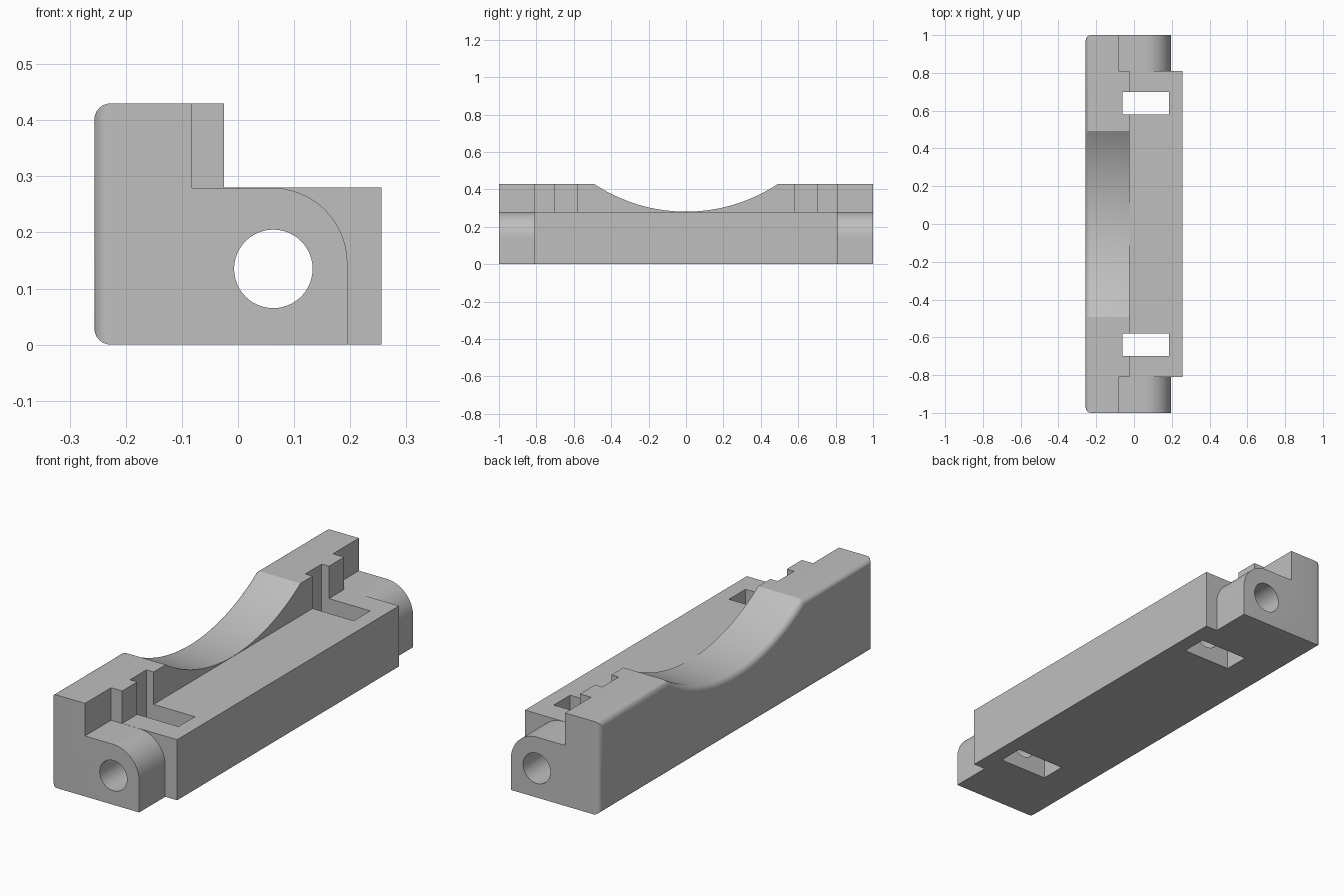
import bpy, bmesh, math
from mathutils import Vector

cube = bpy.data.objects.get("Cube")
if cube:
    bpy.data.objects.remove(cube, do_unlink=True)

LEDGE, TOP = 0.28, 0.43        # heights of the front ledge and the rear wall
BACK, FRONT = -0.256, 0.256    # extent in x
END, SHOULDER = 1.0, 0.81      # half lengths of the whole bracket and its body

grey = bpy.data.materials.new("plain grey")
grey.use_nodes = True
grey.diffuse_color = (0.52, 0.52, 0.52, 1)
grey.node_tree.nodes["Principled BSDF"].inputs["Base Color"].default_value = (0.52, 0.52, 0.52, 1)


def prism(name, points, direction, round_start=0):
    """Extrude a planar outline; optionally round the edge of the starting face."""
    bm = bmesh.new()
    start = bm.faces.new([bm.verts.new(p) for p in points])
    geom = bmesh.ops.extrude_face_region(bm, geom=[start], use_keep_orig=True)["geom"]
    bmesh.ops.translate(bm, verts=[v for v in geom if isinstance(v, bmesh.types.BMVert)],
                        vec=Vector(direction))
    bmesh.ops.recalc_face_normals(bm, faces=bm.faces[:])
    if round_start:
        bmesh.ops.bevel(bm, geom=list(start.edges), offset=round_start, segments=6,
                        profile=0.5, affect='EDGES')
    mesh = bpy.data.meshes.new(name)
    bm.to_mesh(mesh)
    bm.free()
    mesh.materials.append(grey)
    obj = bpy.data.objects.new(name, mesh)
    bpy.context.collection.objects.link(obj)
    return obj


def box(name, x0, x1, y0, y1, z0, z1):
    return prism(name, [(x0, y0, z0), (x1, y0, z0), (x1, y1, z0), (x0, y1, z0)], (0, 0, z1 - z0))


def arc(cx, cz, r, a0, a1, n):
    return [(cx + r * math.cos(a0 + (a1 - a0) * i / n),
             cz + r * math.sin(a0 + (a1 - a0) * i / n)) for i in range(n + 1)]


# Main block: side outline with the saddle curve, rounded round its rear face
half, low = 0.492, LEDGE + 0.001
depth = TOP - low
radius = (half ** 2 + depth ** 2) / (2 * depth)
swing = math.asin(half / radius)
saddle = arc(0, low + radius, radius, -math.pi / 2 - swing, -math.pi / 2 + swing, 48)
outline = [(-END, 0), (-END, TOP)] + saddle + [(END, TOP), (END, 0)]
bracket = prism("bracket", [(BACK, y, z) for y, z in outline], (FRONT - BACK, 0, 0), 0.029)

# Rounded hinge lugs: everything outside this outline is removed at both ends
lug_round = arc(0.06, LEDGE - 0.1355, 0.135, math.pi / 2, 0, 20)
waste = [(-0.082, 0.6), (-0.082, LEDGE - 0.0005)] + lug_round + [(0.195, -0.1), (0.4, -0.1), (0.4, 0.6)]
cutters = [prism("lug_cutter", [(x, s * SHOULDER, z) for x, z in waste], (0, s * 0.4, 0))
           for s in (-1, 1)]

# Front ledge
cutters.append(box("ledge_cutter", -0.025, 0.5, -0.9, 0.9, LEDGE, 0.6))

# Strap slots, running up into the rear wall
for s in (-1, 1):
    y0, y1 = sorted((s * 0.58, s * 0.70))
    cutters.append(box("slot_cutter", -0.062, 0.186, y0, y1, -0.1, 0.6))

# Pin hole through the full length
hole = arc(0.063, 0.135, 0.07, 0, 2 * math.pi, 48)[:-1]
cutters.append(prism("pin_hole_cutter", [(x, -1.2, z) for x, z in hole], (0, 2.4, 0)))

# Apply the cuts
bpy.ops.object.select_all(action='DESELECT')
bpy.context.view_layer.objects.active = bracket
bracket.select_set(True)
for cutter in cutters:
    cutter.hide_render = True
    mod = bracket.modifiers.new("cut", 'BOOLEAN')
    mod.operation, mod.solver, mod.object = 'DIFFERENCE', 'EXACT', cutter
    bpy.ops.object.modifier_apply(modifier=mod.name)
for cutter in cutters:
    bpy.data.objects.remove(cutter, do_unlink=True)
bpy.ops.object.shade_smooth_by_angle(angle=math.radians(25))
